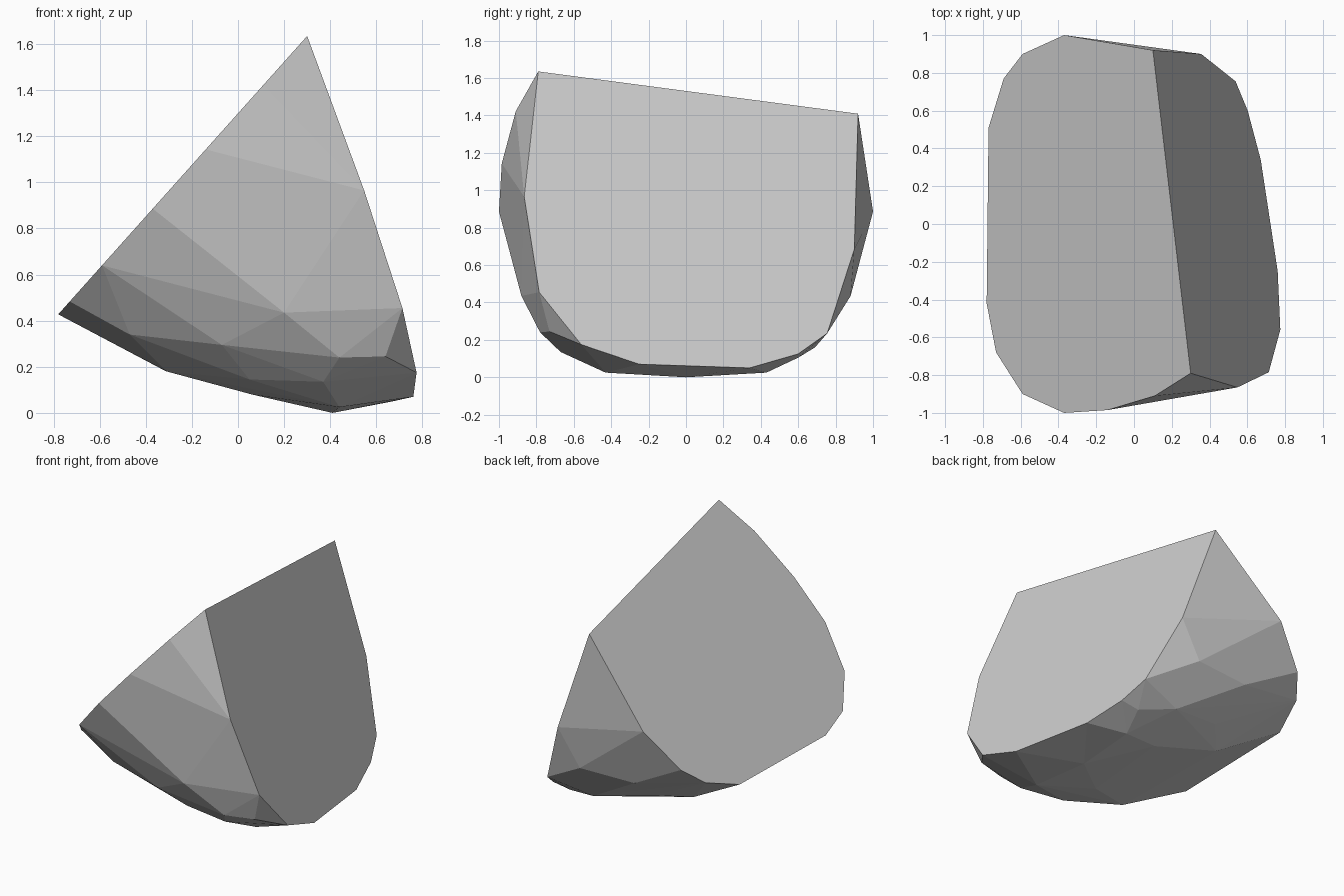
import bpy, bmesh, math

if "Cube" in bpy.data.objects:
    bpy.data.objects.remove(bpy.data.objects["Cube"])

# Outline of the sloping upper cut, (x, y); the height follows its plane
upper_outline = [(-.37, 1), (-.59, .9), (-.69, .77), (-.77, .51), (-.78, -.42),
                 (-.73, -.68), (-.59, -.9), (-.37, -1), (-.14, -.985), (.11, -.91)]

# Outline of the steep side cut, (y, z); x follows its plane
side_outline = [(-.865, .97), (-.785, .46), (-.56, .18), (-.25, .075),
                (.34, .055), (.6, .13), (.755, .24), (.9, .69)]

# Ridge where both cuts meet
ridge = [(.3, -.79, 1.64), (.1, .92, 1.414)]

# Rough rounded underside
underside = [(.2, -.88, .44), (.2, .88, .44), (.44, -.78, .245), (.64, -.73, .25),
             (.37, -.67, .14), (.44, -.43, .03), (.41, 0, .005), (.42, .43, .03),
             (.05, -.63, .15), (.06, -.3, .085), (-.31, -.48, .185),
             (-.07, -.78, .3), (-.47, -.7, .345), (-.2, .85, .43),
             (.23, .69, .165), (.47, .6, .11), (.14, .37, .07),
             (-.16, .6, .24), (-.34, .4, .2)]

points = ridge + underside
points += [(x, y, 1.64 + (x - .3) * 1.13 - (.3 - x) * -.012) for x, y in upper_outline]
points += [(.746 - .164 * y - .351 * z, y, z) for y, z in side_outline]

# Wrap the points in a faceted shell and merge the flat cuts
bm = bmesh.new()
for p in points:
    bm.verts.new(p)
hull = bmesh.ops.convex_hull(bm, input=bm.verts[:])
bmesh.ops.delete(bm, geom=[v for v in bm.verts if not v.link_faces], context='VERTS')
bmesh.ops.dissolve_limit(bm, angle_limit=math.radians(2),
                         verts=bm.verts[:], edges=bm.edges[:])
bmesh.ops.recalc_face_normals(bm, faces=bm.faces[:])
mesh = bpy.data.meshes.new("rock_chunk")
bm.to_mesh(mesh)
bm.free()

stone = bpy.data.materials.new("stone_grey")
stone.diffuse_color = (.6, .6, .6, 1)
stone.use_nodes = True
stone.node_tree.nodes["Principled BSDF"].inputs["Base Color"].default_value = stone.diffuse_color
mesh.materials.append(stone)
rock = bpy.data.objects.new("rock_chunk", mesh)
bpy.context.collection.objects.link(rock)
rock.location.z = -min(v.co.z for v in mesh.vertices)
